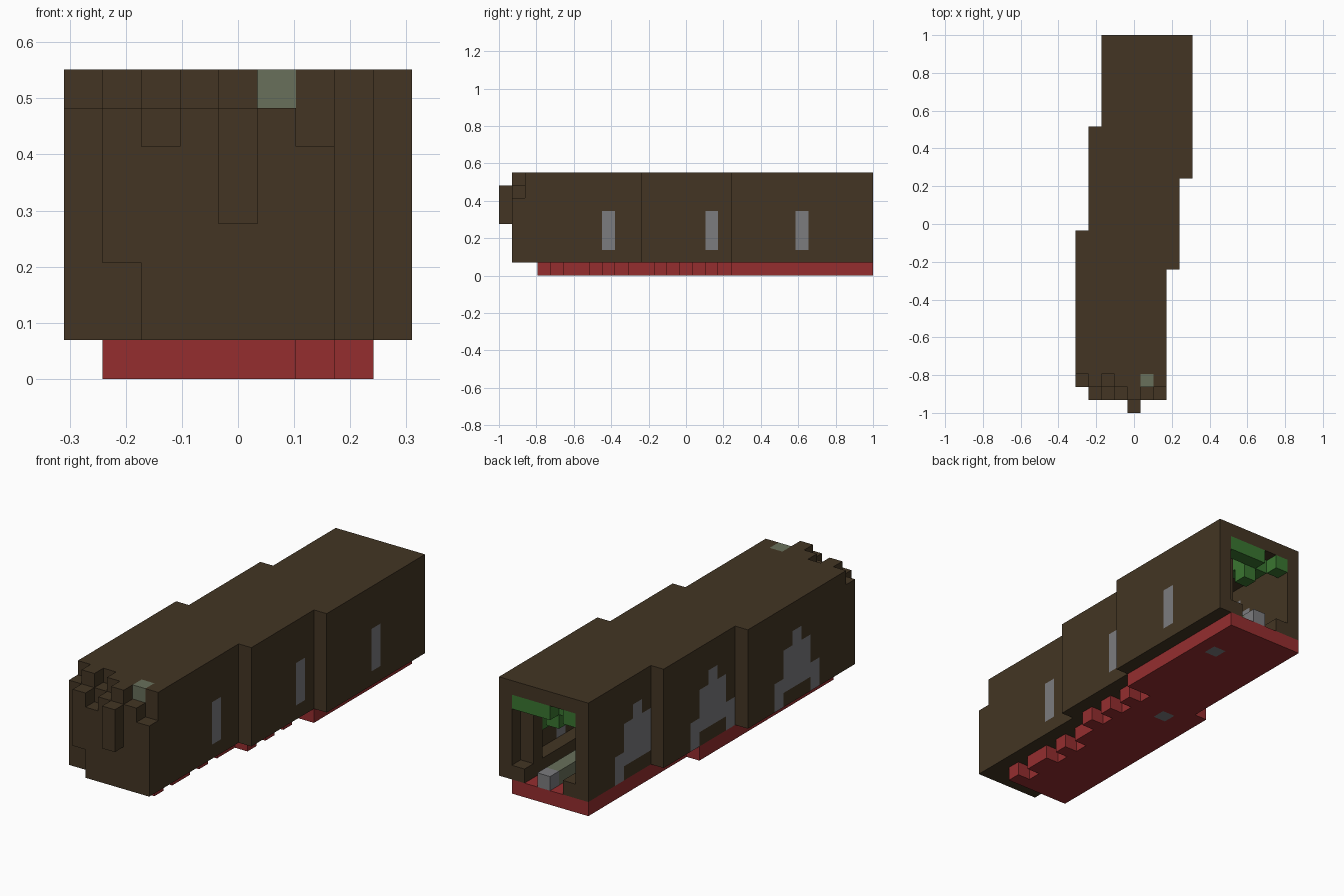
import bpy, bmesh
from mathutils import Vector

old = bpy.data.objects.get("Cube")
if old:
    bpy.data.objects.remove(old, do_unlink=True)

UNIT = 2 / 29                      # edge of one block
CENTRE = Vector((4.5, 14.5, 0))    # middle of the block grid


def material(name, colour):
    m = bpy.data.materials.new(name)
    m.use_nodes = True
    rgba = (*colour, 1)
    m.diffuse_color = rgba
    m.node_tree.nodes["Principled BSDF"].inputs["Base Color"].default_value = rgba
    return m


brown = material("dark_brown", (0.056, 0.036, 0.017))
red = material("carpet_red", (0.30, 0.027, 0.028))
grey = material("window_grey", (0.20, 0.20, 0.21))
moss = material("moss_grey", (0.14, 0.16, 0.105))
green = material("leaf_green", (0.042, 0.18, 0.030))

blocks = {}                        # cell -> part name


def fill(part, x, y, z):
    """Fill a box of cells; a range is (start, end)."""
    for i in range(*x):
        for j in range(*y):
            for k in range(*z):
                blocks[i, j, k] = part


def clear(x, y, z):
    for i in range(*x):
        for j in range(*y):
            for k in range(*z):
                blocks.pop((i, j, k), None)


# Left and right limits of the staggered body along its length
def left_edge(y):
    return 0 if y < 14 else 1 if y < 22 else 2


def right_edge(y):
    return 7 if y < 11 else 8 if y < 18 else 9


# Hollow body: roof, front wall and both side walls
for y in range(2, 29):
    fill("body_shell", (left_edge(y), right_edge(y)), (y, y + 1), (1, 8))
for y in range(3, 29):
    near = range(y - 1, min(y + 2, 29))
    lo = max(left_edge(j) for j in near) + 1
    hi = min(right_edge(j) for j in near) - 1
    clear((lo, hi), (y, y + 1), (1, 7))

# Stepped front face with a post and a broken top edge
fill("front_face", (1, 7), (1, 2), (1, 7))
clear((1, 2), (1, 2), (1, 3))
for x in (2, 6):
    clear((x, x + 1), (1, 2), (6, 7))
for x in (0, 2):
    clear((x, x + 1), (2, 3), (7, 8))
fill("front_face", (4, 5), (1, 2), (7, 8))
fill("front_post", (4, 5), (0, 1), (4, 7))
fill("moss_block", (5, 6), (2, 3), (7, 8))

# Floor with a notched right edge in the front part
fill("floor", (2, 8), (18, 29), (0, 1))
fill("floor", (1, 5), (3, 12), (0, 1))
fill("floor", (1, 6), (12, 18), (0, 1))
for y in (3, 5, 6, 8, 10, 11):
    fill("floor", (5, 6), (y, y + 1), (0, 1))
for y in (12, 14, 16):
    fill("floor", (6, 7), (y, y + 1), (0, 1))
for x, y in ((6, 25), (3, 16)):
    fill("floor_stud", (x, x + 1), (y, y + 1), (0, 1))

# Benches along the right wall, a pillar, and a low rail on the floor
fill("bench", (5, 6), (3, 12), (1, 2))
fill("bench", (6, 7), (11, 18), (1, 2))
fill("bench", (7, 8), (18, 29), (1, 2))
fill("bench", (3, 4), (27, 29), (1, 2))
fill("pillar", (7, 8), (27, 28), (1, 6))
fill("rail", (5, 6), (20, 28), (1, 2))
fill("rail_end", (5, 6), (28, 29), (1, 2))

# Foliage hanging below the roof
fill("foliage", (5, 8), (28, 29), (6, 7))
fill("foliage", (3, 4), (28, 29), (6, 7))
fill("foliage", (4, 6), (26, 28), (6, 7))
fill("foliage", (5, 6), (27, 28), (5, 6))
fill("foliage", (7, 8), (26, 27), (4, 7))

# Windows: narrow slits on one side, stepped arches on the other
for y in (8, 16, 23):
    fill("slit_windows", (right_edge(y) - 1, right_edge(y)), (y, y + 1), (2, 5))
    x = left_edge(y)
    for step, z in ((2, (1, 3)), (1, (2, 5)), (0, (2, 6))):
        for j in {y - step, y + step}:
            fill("arch_windows", (x, x + 1), (j, j + 1), z)

AXES = [Vector(a) for a in ((1, 0, 0), (0, 1, 0), (0, 0, 1))]


def build(part, mat):
    """Make one mesh from the exposed sides of a part's cells."""
    bm = bmesh.new()
    for cell in [c for c, p in blocks.items() if p == part]:
        mid = Vector(cell) + Vector((0.5, 0.5, 0.5))
        for a in range(3):
            u, v = AXES[(a + 1) % 3] / 2, AXES[(a + 2) % 3] / 2
            for s in (-1, 1):
                n = AXES[a] * s
                if tuple(int(c + d) for c, d in zip(cell, n)) in blocks:
                    continue
                c, w = mid + n / 2, v * s
                ring = (c - u - w, c + u - w, c + u + w, c - u + w)
                bm.faces.new([bm.verts.new((p - CENTRE) * UNIT) for p in ring])
    bmesh.ops.remove_doubles(bm, verts=bm.verts, dist=UNIT / 100)
    bmesh.ops.dissolve_limit(bm, angle_limit=0.02, verts=bm.verts, edges=bm.edges)
    mesh = bpy.data.meshes.new(part)
    bm.to_mesh(mesh)
    bm.free()
    mesh.materials.append(mat)
    bpy.context.scene.collection.objects.link(bpy.data.objects.new(part, mesh))


PARTS = {
    brown: ("body_shell", "front_face", "front_post", "bench", "pillar"),
    red: ("floor",),
    grey: ("slit_windows", "arch_windows", "floor_stud", "rail_end"),
    moss: ("moss_block", "rail"),
    green: ("foliage",),
}
for mat, names in PARTS.items():
    for name in names:
        build(name, mat)
